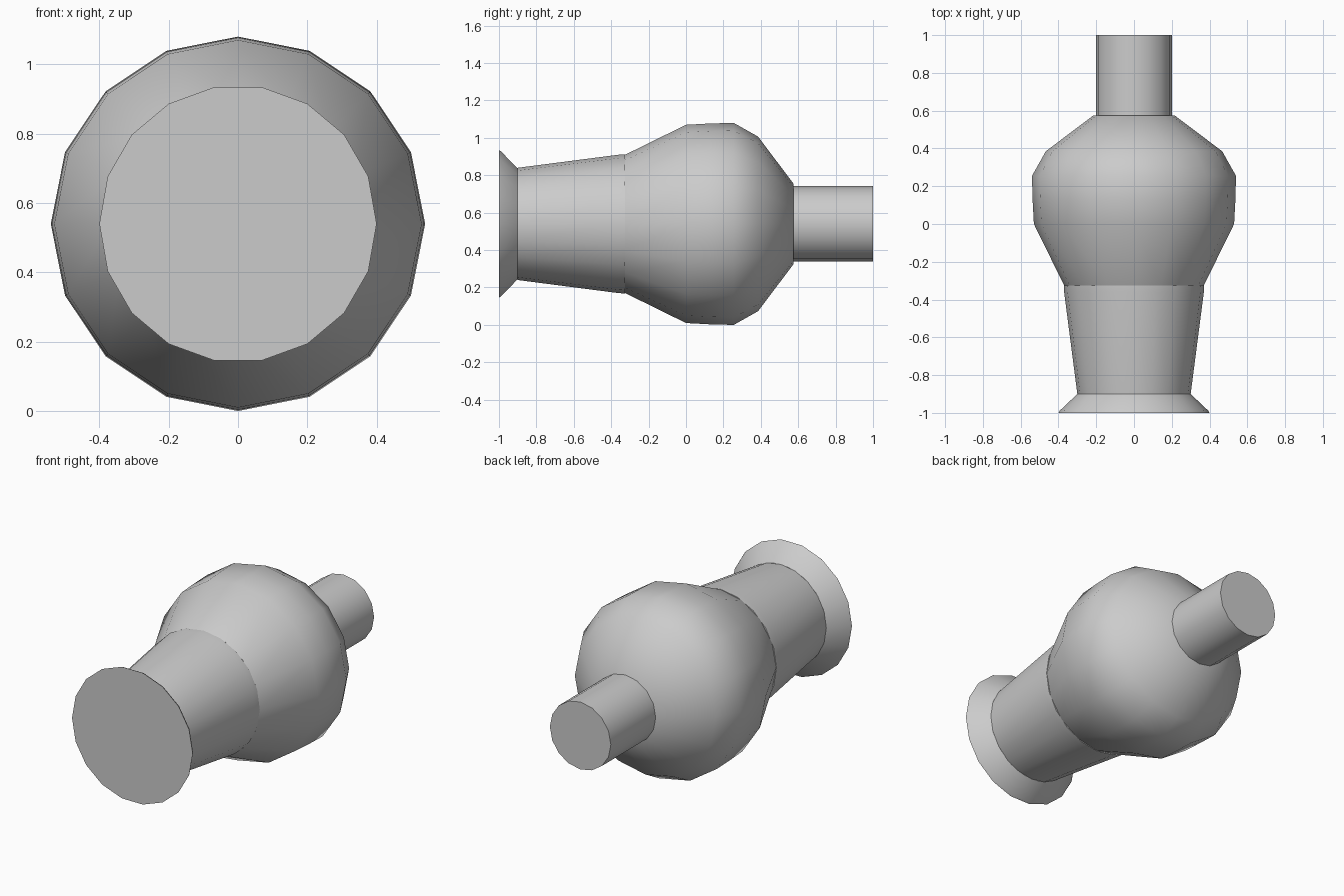
import bpy
import bmesh
from math import sin, cos, pi, radians

cube = bpy.data.objects.get("Cube")
if cube:
    bpy.data.objects.remove(cube, do_unlink=True)

AXIS_HEIGHT = 0.54

grey = bpy.data.materials.new("plain_grey")
grey.use_nodes = True
colour = (0.6, 0.6, 0.6, 1)
grey.diffuse_color = colour
grey.node_tree.nodes["Principled BSDF"].inputs["Base Color"].default_value = colour


def turned_part(name, profile, sides, sharp_angle=40):
    """Closed solid of revolution around the y axis; profile holds (y, radius)."""
    bm = bmesh.new()
    rings = []
    for y, r in profile:
        rings.append([bm.verts.new((r * cos(2 * pi * i / sides), y,
                                    AXIS_HEIGHT + r * sin(2 * pi * i / sides)))
                      for i in range(sides)])
    for a, b in zip(rings, rings[1:]):
        for i in range(sides):
            j = (i + 1) % sides
            bm.faces.new((a[i], a[j], b[j], b[i]))
    bm.faces.new(rings[0])
    bm.faces.new(rings[-1])
    bmesh.ops.recalc_face_normals(bm, faces=bm.faces)
    for face in bm.faces:
        face.smooth = True
    mesh = bpy.data.meshes.new(name)
    bm.to_mesh(mesh)
    bm.free()
    mesh.set_sharp_from_angle(angle=radians(sharp_angle))
    mesh.materials.append(grey)
    obj = bpy.data.objects.new(name, mesh)
    bpy.context.collection.objects.link(obj)
    return obj


# Flared lip at the front
turned_part("front_flange", [(-1, 0.4), (-0.99, 0.395), (-0.9, 0.3)], 18)
# Tapered neck between lip and bulb
turned_part("tapered_neck", [(-0.9, 0.3), (-0.36, 0.37), (-0.325, 0.372)], 20)
# Faceted round bulb
turned_part("bulb", [(-0.325, 0.37), (0, 0.53), (0.13, 0.537), (0.255, 0.54),
                     (0.385, 0.467), (0.575, 0.215)], 16)
# Straight stem at the back
turned_part("rear_stem", [(0.55, 0.202), (1, 0.202)], 16)
